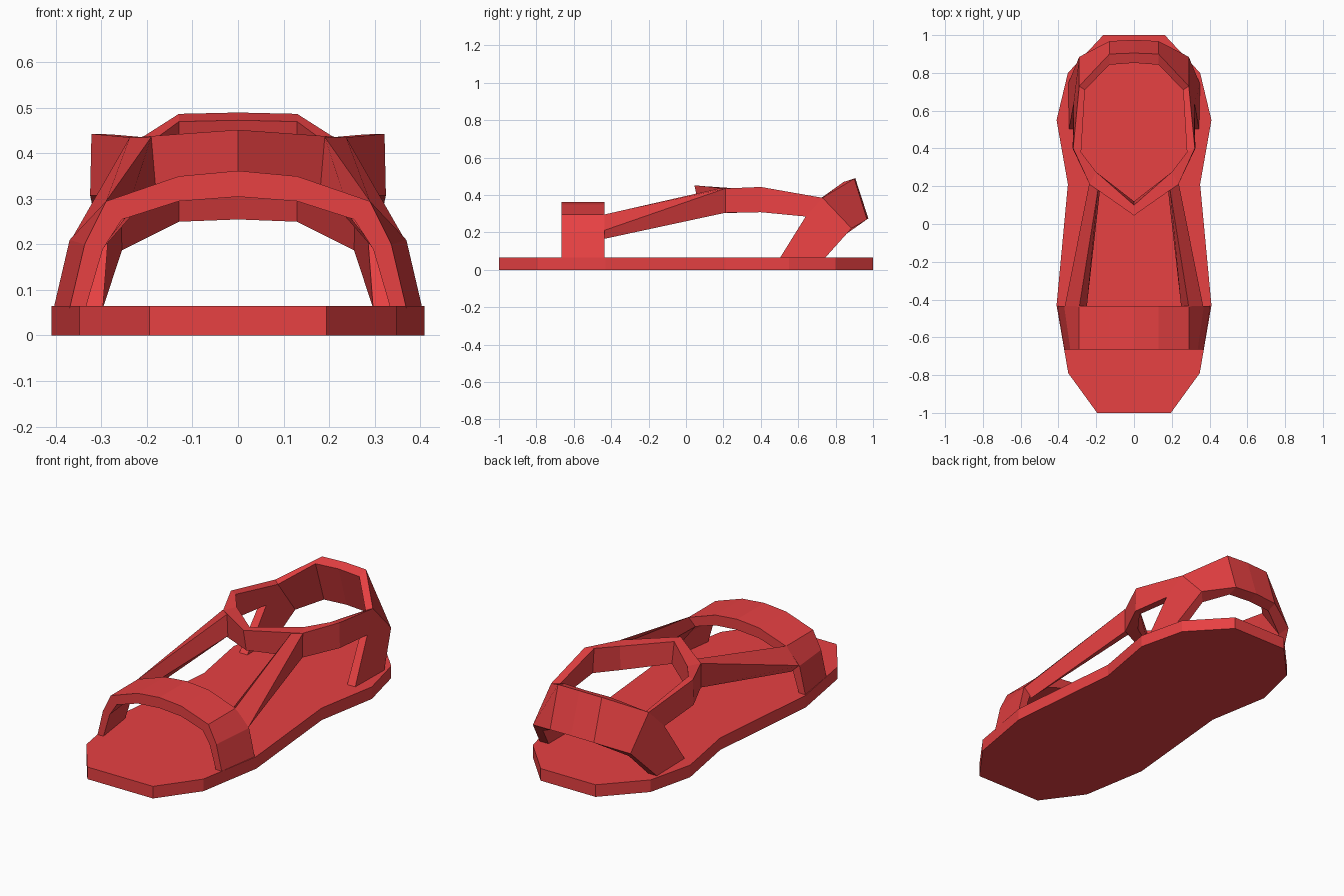
import bpy, bmesh

if "Cube" in bpy.data.objects:
    bpy.data.objects.remove(bpy.data.objects["Cube"])

red = bpy.data.materials.new("red")
red.diffuse_color = (0.8, 0.052, 0.055, 1)
red.use_nodes = True
red.node_tree.nodes["Principled BSDF"].inputs["Base Color"].default_value = red.diffuse_color


def finish(name, bm, mirror=True):
    bmesh.ops.recalc_face_normals(bm, faces=bm.faces)
    me = bpy.data.meshes.new(name)
    bm.to_mesh(me)
    bm.free()
    me.materials.append(red)
    ob = bpy.data.objects.new(name, me)
    bpy.context.collection.objects.link(ob)
    if mirror:
        ob.modifiers.new("mirror", 'MIRROR').use_axis[0] = True
    return ob


def loft(name, sections, cap_start=True, cap_end=True):
    """Skin a row of matching cross-sections, mirrored across x."""
    bm = bmesh.new()
    rings = [[bm.verts.new(p) for p in s] for s in sections]
    n = len(rings[0])
    for a, b in zip(rings, rings[1:]):
        for i in range(n):
            j = (i + 1) % n
            bm.faces.new((a[i], a[j], b[j], b[i]))
    if cap_start:
        bm.faces.new(rings[0])
    if cap_end:
        bm.faces.new(rings[-1])
    return finish(name, bm)


# Sole: flat outline extruded upward
half = [(.195, -1), (.348, -.79), (.41, -.43), (.35, .21),
        (.41, .55), (.35, .8), (.163, 1)]
outline = half + [(-x, y) for x, y in reversed(half)]
bm = bmesh.new()
base = bm.faces.new([bm.verts.new((x, y, 0)) for x, y in outline])
top = bmesh.ops.extrude_face_region(bm, geom=[base])["geom"]
bmesh.ops.translate(bm, vec=(0, 0, .065),
                    verts=[v for v in top if isinstance(v, bmesh.types.BMVert)])
finish("sole", bm, mirror=False)

# Toe strap: arch, (x, z) of outer front, outer back, inner back, inner front
arch = [
    [(0, .362), (0, .362), (0, .305), (0, .305)],
    [(.13, .35), (.13, .35), (.13, .295), (.13, .295)],
    [(.29, .295), (.29, .295), (.255, .255), (.255, .255)],
    [(.337, .2), (.37, .21), (.325, .19), (.297, .19)],
    [(.37, .06), (.405, .06), (.367, .06), (.335, .06)],
]
ys = (-.665, -.435, -.435, -.665)
loft("toe_strap", [[(x, y, z) for (x, z), y in zip(s, ys)] for s in arch],
     cap_start=False)

# Side straps: from the toe strap up to the ankle band
loft("side_strap", [
    [(.29, -.44, .295), (.367, -.44, .21), (.32, -.44, .165), (.25, -.44, .255)],
    [(.19, .185, .437), (.238, .21, .435), (.235, .21, .305), (.18, .18, .325)],
])

# Ankle band: outer top, outer bottom, inner bottom, inner top
loft("ankle_band", [
    [(0, .045, .452), (0, .07, .335), (0, .12, .335), (0, .1, .447)],
    [(.235, .21, .435), (.235, .21, .305), (.2, .27, .305), (.2, .275, .435)],
    [(.322, .4, .443), (.325, .4, .308), (.285, .385, .31), (.28, .38, .442)],
    [(.29, .73, .385), (.32, .64, .285), (.28, .64, .285), (.26, .71, .375)],
], cap_start=False)

# Heel band: slanted panel round the back
loft("heel_band", [
    [(0, .905, .49), (0, .975, .275), (0, .92, .255), (0, .853, .473)],
    [(.13, .9, .487), (.13, .968, .27), (.13, .915, .25), (.13, .843, .47)],
    [(.29, .73, .385), (.29, .885, .222), (.255, .85, .187), (.26, .71, .375)],
], cap_start=False)

# Heel legs: slanted posts from sole to band, outer and inner faces
loft("heel_leg", [
    [(.29, .73, .385), (.29, .885, .222), (.35, .74, .06),
     (.345, .5, .06), (.32, .64, .285)],
    [(.26, .71, .375), (.255, .85, .187), (.297, .74, .06),
     (.297, .5, .06), (.28, .64, .285)],
])
